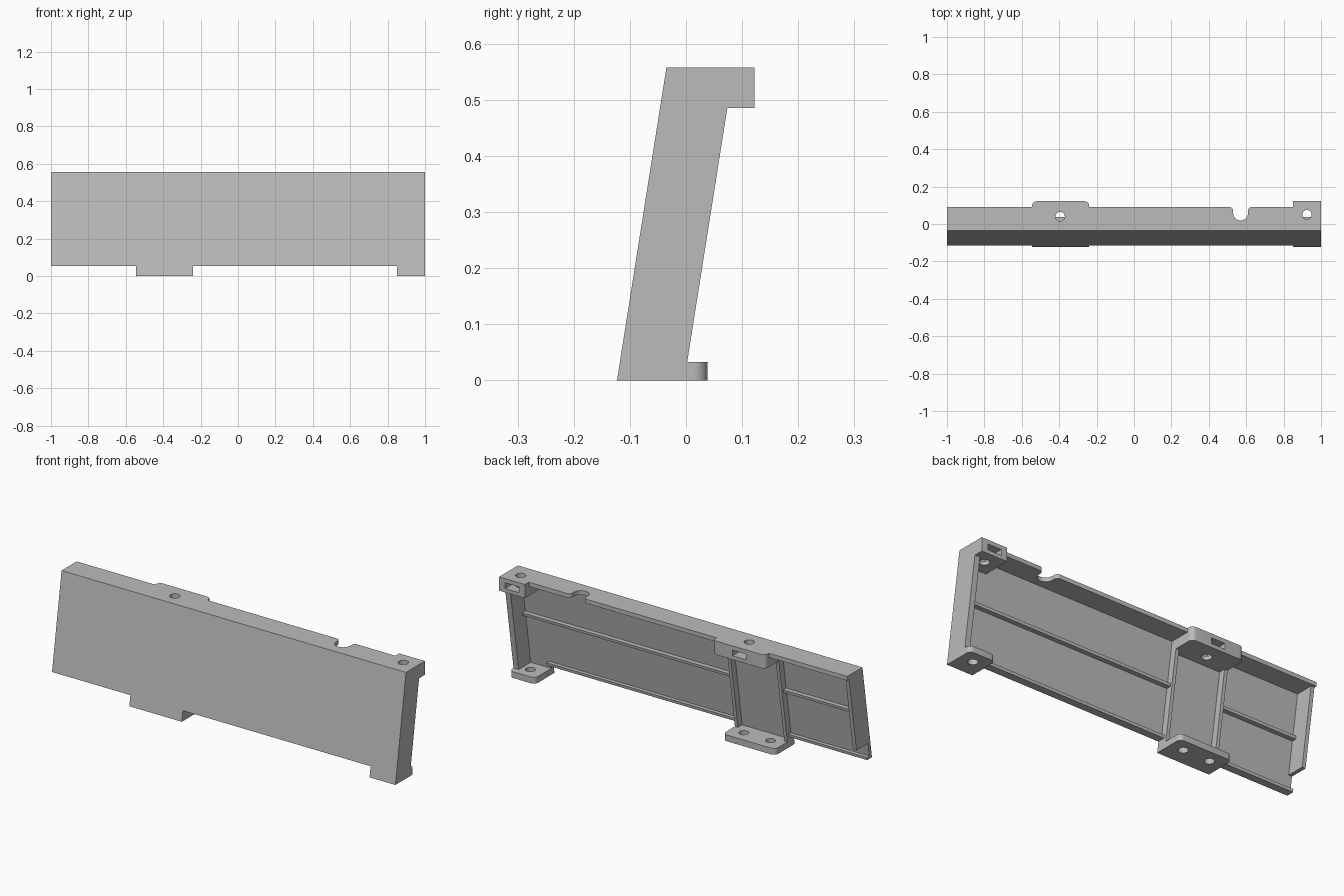
import bpy, bmesh
from math import sin, cos, pi
from mathutils import Vector

cube = bpy.data.objects.get("Cube")
if cube:
    bpy.data.objects.remove(cube, do_unlink=True)

grey = bpy.data.materials.new("light grey plastic")
grey.use_nodes = True
grey.diffuse_color = (0.5, 0.5, 0.5, 1)
grey.node_tree.nodes["Principled BSDF"].inputs["Base Color"].default_value = (0.5, 0.5, 0.5, 1)

TOP = 0.557
LEAN = 0.158


def front(z):
    """Depth of the leaning front surface at height z."""
    return -0.123 + LEAN * z


def extrude(name, outline, offset):
    """Extrude a closed planar outline along an offset vector."""
    bm = bmesh.new()
    face = bm.faces.new([bm.verts.new(p) for p in outline])
    new = bmesh.ops.extrude_face_region(bm, geom=[face])["geom"]
    moved = [v for v in new if isinstance(v, bmesh.types.BMVert)]
    bmesh.ops.translate(bm, verts=moved, vec=Vector(offset))
    bmesh.ops.recalc_face_normals(bm, faces=bm.faces)
    mesh = bpy.data.meshes.new(name)
    bm.to_mesh(mesh)
    bm.free()
    mesh.materials.append(grey)
    obj = bpy.data.objects.new(name, mesh)
    bpy.context.collection.objects.link(obj)
    return obj


def leaning(name, x0, x1, z0, z1, near, far):
    """Slab parallel to the front; near and far are distances behind it."""
    outline = [(x0, front(z0) + near, z0), (x0, front(z0) + far, z0),
               (x0, front(z1) + far, z1), (x0, front(z1) + near, z1)]
    return extrude(name, outline, (x1 - x0, 0, 0))


def arc(cx, cy, r, a0, a1, n=8):
    steps = [a0 + (a1 - a0) * i / n for i in range(n + 1)]
    return [(cx + r * cos(a), cy + r * sin(a)) for a in steps]


def plate(name, x0, x1, y0, y1, z0, z1, r=0):
    """Horizontal block with optional rounded rear corners."""
    if r:
        rear = arc(x1 - r, y1 - r, r, 0, pi / 2) + arc(x0 + r, y1 - r, r, pi / 2, pi)
    else:
        rear = [(x1, y1), (x0, y1)]
    outline = [(x0, y0), (x1, y0)] + rear
    return extrude(name, [(x, y, z0) for x, y in outline], (0, 0, z1 - z0))


def hole_cutter(x, y, r):
    pts = arc(x, y, r, 0, 2 * pi, 24)[:-1]
    return extrude("hole_cutter", [(a, b, -0.1) for a, b in pts], (0, 0, 0.8))


def cut(obj, cutters):
    """Apply boolean cuts and remove the cutters."""
    for c in cutters:
        c.hide_render = True
        mod = obj.modifiers.new("cut", 'BOOLEAN')
        mod.operation = 'DIFFERENCE'
        mod.solver = 'EXACT'
        mod.object = c
    bpy.context.view_layer.update()
    graph = bpy.context.evaluated_depsgraph_get()
    mesh = bpy.data.meshes.new_from_object(obj.evaluated_get(graph))
    obj.modifiers.clear()
    obj.data = mesh
    for c in cutters:
        bpy.data.objects.remove(c, do_unlink=True)


# Mounting bays: x range, screw hole in the top block, block corner radius
bays = {"middle": (-0.545, -0.24, (-0.395, 0.04), 0.025),
        "end": (0.85, 1.0, (0.925, 0.05), 0)}
foot_holes = {"middle": (-0.315, -0.47), "end": (0.925,)}

# Leaning front panel with lower tabs at the bays
leaning("front_panel", -1, 1, 0.055, TOP, 0, 0.02)
for bay, (x0, x1, hole, r) in bays.items():
    leaning(bay + "_tab", x0, x1, 0, 0.055, 0, 0.02)

# Top shelf with a filleted cable notch
NX, NR, FR, EDGE = 0.57, 0.04, 0.018, 0.09
notch = arc(NX + NR + FR, EDGE - FR, FR, pi / 2, pi)
notch += arc(NX, 0.058, NR, 0, -pi)
notch += arc(NX - NR - FR, EDGE - FR, FR, 0, pi / 2)
plan = [(-1, -0.034), (1, -0.034), (1, EDGE)] + notch + [(-1, EDGE)]
shelf = extrude("top_shelf", [(x, y, TOP - 0.022) for x, y in plan], (0, 0, 0.022))
cut(shelf, [hole_cutter(*b[2], 0.025) for b in bays.values()])

# Top blocks with rear nut slots, and drilled feet
for bay, (x0, x1, hole, r) in bays.items():
    block = plate(bay + "_top_block", x0, x1, -0.034, 0.122, 0.485, TOP, r)
    slot = plate("slot_cutter", hole[0] - 0.04, hole[0] + 0.04,
                 hole[1] - 0.04, 0.2, 0.505, 0.535)
    cut(block, [hole_cutter(*hole, 0.025), slot])
    foot = plate(bay + "_foot", x0, x1, -0.115, 0.038, 0, 0.033, 0.025)
    cut(foot, [hole_cutter(x, -0.03, 0.024) for x in foot_holes[bay]])

# End walls
leaning("left_end_wall", 0.97, 1, 0, 0.5, 0, 0.12)
leaning("right_end_wall", -1, -0.98, 0.14, TOP - 0.01, 0.005, 0.115)

# Vertical ribs either side of the middle bay
for x in (-0.545, -0.258):
    leaning("vertical_rib", x, x + 0.018, 0.02, 0.49, 0.01, 0.055)

# Horizontal stiffening ribs and bottom lips between the bays
for x0, x1 in ((-0.99, -0.54), (-0.245, 0.98)):
    leaning("horizontal_rib", x0, x1, 0.305, 0.32, 0.01, 0.045)
for x0, x1 in ((-1, -0.54), (-0.245, 0.86)):
    leaning("bottom_lip", x0, x1, 0.055, 0.07, 0.01, 0.04)

# Smooth rounded corners while keeping hard edges
bpy.ops.object.select_all(action='DESELECT')
for obj in bpy.context.collection.objects:
    if obj.type == 'MESH' and obj.data.materials and obj.data.materials[0] == grey:
        obj.select_set(True)
        bpy.context.view_layer.objects.active = obj
bpy.ops.object.shade_smooth_by_angle(angle=0.52)
